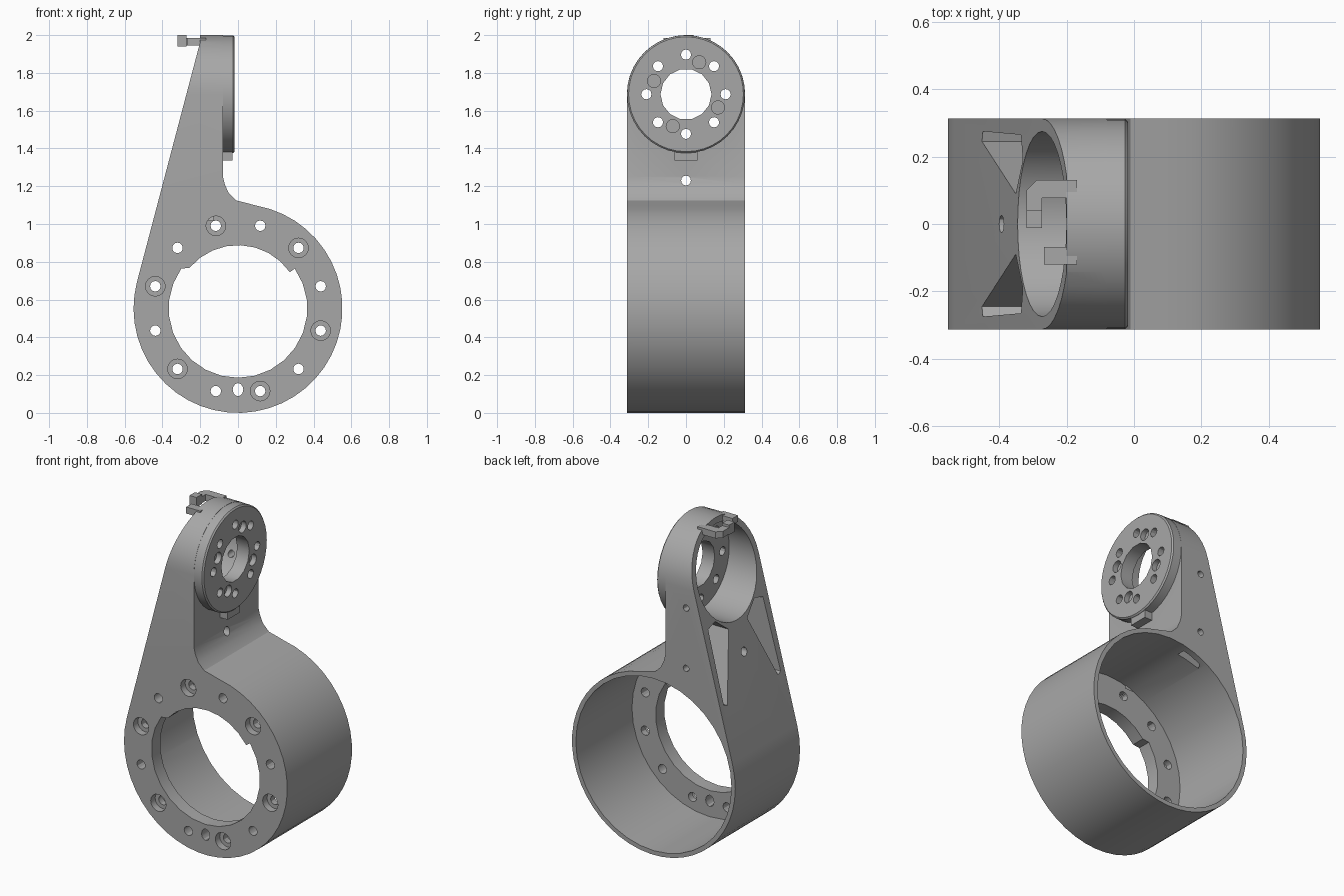
import bpy, bmesh
from math import cos, sin, radians, pi
from mathutils import Vector

if "Cube" in bpy.data.objects:
    bpy.data.objects.remove(bpy.data.objects["Cube"], do_unlink=True)

grey = bpy.data.materials.new("matte_grey")
grey.use_nodes = True
colour = (0.39, 0.39, 0.39, 1)
grey.diffuse_color = colour
grey.node_tree.nodes["Principled BSDF"].inputs["Base Color"].default_value = colour

R, HALF = 0.553, 0.313      # drum radius, half depth
BOSS_Z = 2 - HALF           # centre height of the upper boss


def arc(cx, cz, r, a0, a1, n):
    return [(cx + r * cos(radians(a0 + (a1 - a0) * i / n)),
             cz + r * sin(radians(a0 + (a1 - a0) * i / n))) for i in range(n + 1)]


def circle(cx, cz, r, n=32):
    return arc(cx, cz, r, 0, 360, n)[:-1]


def prism(name, pts, axis, t0, t1):
    """Extrude a closed profile along x (profile is y,z) or y (profile is x,z)."""
    place = (lambda u, v, t: (t, u, v)) if axis == "x" else (lambda u, v, t: (u, t, v))
    bm = bmesh.new()
    face = bm.faces.new([bm.verts.new(place(u, v, t0)) for u, v in pts])
    ext = bmesh.ops.extrude_face_region(bm, geom=[face])
    step = Vector(place(0, 0, t1 - t0))
    bmesh.ops.translate(bm, vec=step, verts=[g for g in ext["geom"] if isinstance(g, bmesh.types.BMVert)])
    bmesh.ops.recalc_face_normals(bm, faces=bm.faces)
    mesh = bpy.data.meshes.new(name)
    bm.to_mesh(mesh)
    bm.free()
    mesh.materials.append(grey)
    obj = bpy.data.objects.new(name, mesh)
    bpy.context.collection.objects.link(obj)
    return obj


def box(name, x0, x1, y0, y1, z0, z1):
    return prism(name, [(y0, z0), (y1, z0), (y1, z1), (y0, z1)], "x", x0, x1)


def combine(target, tool, operation="DIFFERENCE"):
    mod = target.modifiers.new("cut", "BOOLEAN")
    mod.operation, mod.solver, mod.object = operation, "EXACT", tool
    bpy.context.view_layer.update()
    graph = bpy.context.evaluated_depsgraph_get()
    mesh = bpy.data.meshes.new_from_object(target.evaluated_get(graph))
    target.modifiers.clear()
    target.data = mesh
    bpy.data.objects.remove(tool, do_unlink=True)


def cut(target, pts, axis, t0, t1):
    combine(target, prism("cutter", pts, axis, t0, t1))


# Drum and arm silhouette, with a fillet where the arm meets the drum
outline = arc(0, R, R, 165, 440, 36)
outline += [(0.03, 1.115), (-0.01, 1.125), (-0.05, 1.165), (-0.07, 1.21), (-0.08, 1.25),
            (-0.08, 2.02), (-0.2, 2.02), (-0.2, 1.965)]
bracket = prism("bracket_body", outline, "y", -HALF, HALF)

# Round off the head of the arm
combine(bracket, prism("head_shape", [(-HALF, -0.1), (HALF, -0.1)] + arc(0, BOSS_Z, HALF, 0, 180, 20),
                       "x", -1, 1), "INTERSECT")

# Drum cavity, open at the back, leaving a front flange
cut(bracket, circle(0, R, 0.527, 36), "y", -0.23, 0.5)

# Stepped opening in the flange
opening = arc(0, R, 0.367, 145, 395, 18) + arc(0, R, 0.335, 35, 140, 8)
cut(bracket, opening, "y", -0.5, 0)

# Flange screw holes, alternating plain and counterbored
for k in range(12):
    a = radians(15 + 30 * k)
    x, z = 0.453 * cos(a), R + 0.453 * sin(a)
    cut(bracket, circle(x, z, 0.028, 12), "y", -0.5, 0)
    if k % 2:
        cut(bracket, circle(x, z, 0.052, 16), "y", -0.5, -0.27)
cut(bracket, [(u, R - 0.43 + (v - R) * 1.25) for u, v in circle(0, R, 0.028, 12)], "y", -0.5, 0)

# Bore of the head, open towards the sloping side
cut(bracket, circle(0, BOSS_Z, 0.275, 36), "x", -1, -0.1)

# Triangular pockets either side of the central web, below the bore
for s in (1, -1):
    cut(bracket, [(s * 0.09, 1.39), (s * 0.19, 1.47), (s * 0.265, 1.45),
                  (s * 0.275, 1.02), (s * 0.245, 1.01)], "x", -1, -0.13)

# Long screw hole through the web, and two holes in the back side wall
cut(bracket, circle(0, 1.23, 0.026, 12), "x", -1, 1)
for z in (1.2, 1.57):
    cut(bracket, circle(-0.22, z, 0.02, 12), "y", 0.2, 0.5)

# Bearing disc on the head with bolt circle and shallow sockets
disc = prism("bearing_disc", circle(0, BOSS_Z, HALF - 0.001, 40), "x", -0.095, -0.018)
bm = bmesh.new()
bm.from_mesh(disc.data)
rim = [e for e in bm.edges if all(v.co.x > -0.03 for v in e.verts)]
bmesh.ops.bevel(bm, geom=rim, offset=0.008, segments=1, affect="EDGES")
bm.to_mesh(disc.data)
bm.free()
combine(bracket, disc, "UNION")
cut(bracket, circle(0, BOSS_Z, 0.135, 14), "x", -1, 1)
for k in range(8):
    a = k * pi / 4
    cut(bracket, circle(0.21 * cos(a), BOSS_Z + 0.21 * sin(a), 0.027, 12), "x", -0.5, 0.5)
for k in range(4):
    a = radians(67.5 + 90 * k)
    cut(bracket, circle(0.183 * cos(a), BOSS_Z + 0.183 * sin(a), 0.035, 14), "x", -0.05, 0.5)

# Small locating tab under the disc
combine(bracket, box("tab", -0.09, -0.028, -0.06, 0.06, 1.335, 1.4), "UNION")

# Cable hooks at the top of the head
hook = [(-0.17, 0.13), (-0.29, 0.13), (-0.32, 0.1), (-0.32, -0.012),
        (-0.273, -0.012), (-0.273, 0.077), (-0.17, 0.077)]
stub = [(-0.17, -0.12), (-0.267, -0.12), (-0.267, -0.068), (-0.17, -0.068)]
for name, pts in (("cable_hook", hook), ("cable_stub", stub)):
    part = prism(name, pts, "y", 1.945, 1.985)
    for v in part.data.vertices:           # lay the profile flat
        x, t, y = v.co
        v.co = (x, y, t)
    bm = bmesh.new()
    bm.from_mesh(part.data)
    bmesh.ops.recalc_face_normals(bm, faces=bm.faces)
    bm.to_mesh(part.data)
    bm.free()
box("hook_tip", -0.32, -0.273, -0.012, 0.04, 1.94, 2.0)

# Smooth shading with crisp edges
for obj in bpy.context.collection.objects:
    if obj.type == "MESH" and grey.name in obj.data.materials:
        bpy.ops.object.select_all(action="DESELECT")
        obj.select_set(True)
        bpy.context.view_layer.objects.active = obj
        bpy.ops.object.shade_smooth_by_angle(angle=radians(30))
